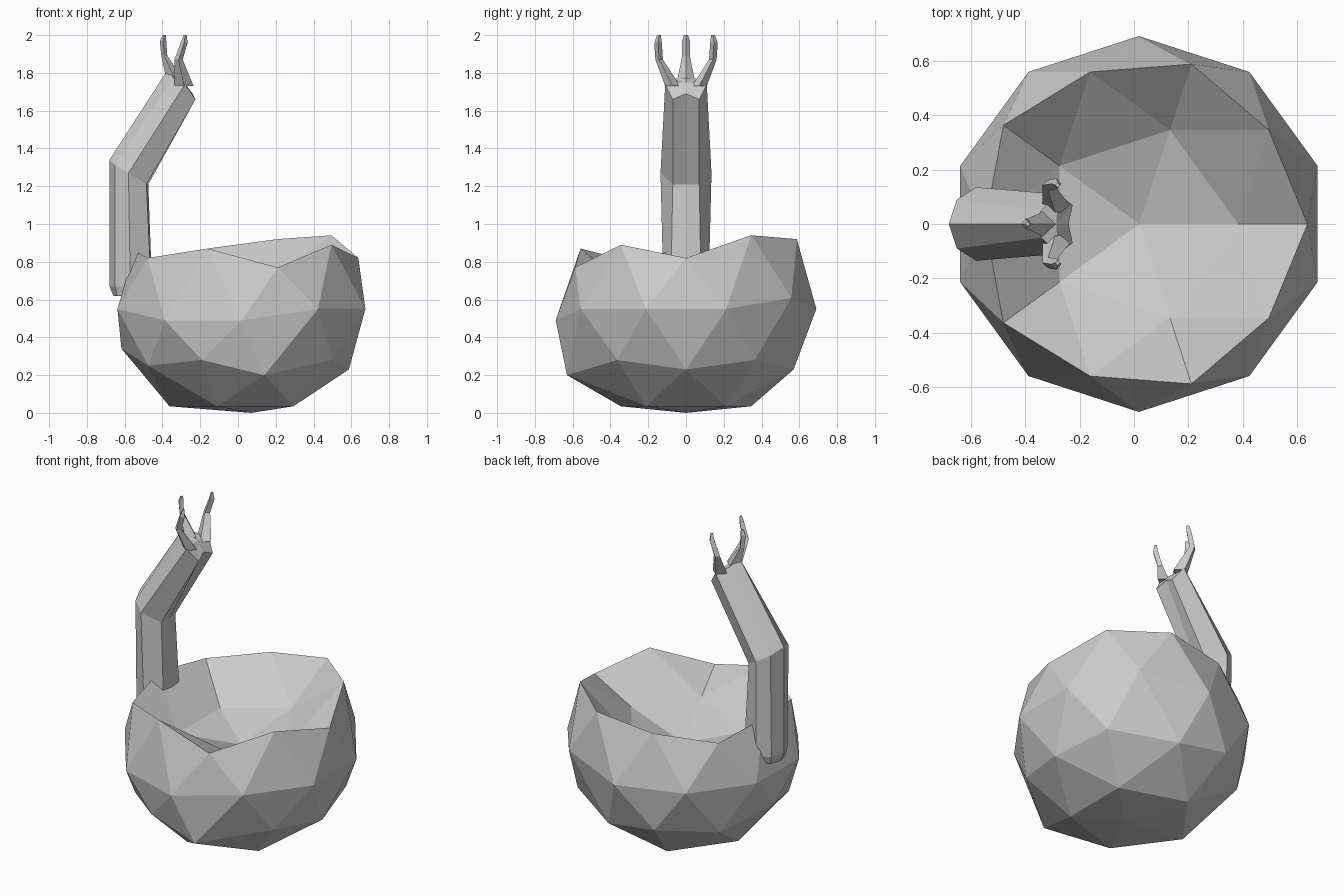
import bpy, bmesh, math
from mathutils import Vector

if "Cube" in bpy.data.objects:
    bpy.data.objects.remove(bpy.data.objects["Cube"])

grey = bpy.data.materials.new("stone_grey")
grey.diffuse_color = (0.6, 0.6, 0.6, 1)
grey.use_nodes = True
grey.node_tree.nodes["Principled BSDF"].inputs["Base Color"].default_value = grey.diffuse_color


def finish(bm, name):
    bmesh.ops.recalc_face_normals(bm, faces=bm.faces[:])
    me = bpy.data.meshes.new(name)
    bm.to_mesh(me)
    bm.free()
    me.materials.append(grey)
    ob = bpy.data.objects.new(name, me)
    bpy.context.collection.objects.link(ob)
    return ob


def loft(name, sections, cap=None):
    """Skin equal-length rings of points; the top closes on an optional centre point."""
    bm = bmesh.new()
    rings = [[bm.verts.new(p) for p in s] for s in sections]
    n = len(rings[0])
    for a, b in zip(rings, rings[1:]):
        for i in range(n):
            j = (i + 1) % n
            bm.faces.new((a[i], a[j], b[j], b[i]))
    bm.faces.new(rings[0][::-1])
    if cap:
        c = bm.verts.new(cap)
        for i in range(n):
            bm.faces.new((rings[-1][i], rings[-1][(i + 1) % n], c))
    else:
        bm.faces.new(rings[-1])
    return finish(bm, name)


# Bowl: faceted ball with its crown pushed inward and an uneven rim
R = 0.69
RIM = [.82, .89, .77, .87, .82, .86, .82, .87, .92, .94]      # every 36 deg, clockwise
BELLY = [.55, .55, .49, .49, .55, .55, .55, .55, .61, .55]    # every 36 deg from -18
LOWER = [.23, .28, .20, .28, .25, .34, .25, .28, .23, .28]
bm = bmesh.new()
bmesh.ops.create_icosphere(bm, subdivisions=2, radius=1)
for v in bm.verts:
    x, y, h = v.co
    turn = -math.degrees(math.atan2(y, x)) % 360
    k = round(turn / 36) % 10
    px, py = x * R, y * R
    if h > 0.95:                       # bottom of the hollow
        px, pz = 0.02, 0.55
    elif h > 0.7:                      # hollow wall
        px, pz = px + 0.02, 0.62 if x < -0.2 else 0.68
    elif h > 0.3:                      # rim
        pz = RIM[k]
        px += 0.02 if x > -0.8 else 0.04
    elif h > -0.3:                     # belly
        pz = BELLY[round((turn - 18) / 36) % 10]
        px += 0.018
    elif h > -0.7:                     # lower ring
        pz = LOWER[k]
        if k in (2, 8):
            px, py = 0.14, math.copysign(0.63 if k == 2 else 0.57, y)
    elif h > -0.95:                    # base ring
        pz = 0.035
    else:
        px, pz = 0.07, 0.0
    v.co = (px, py, pz)
finish(bm, "bowl")


# Arm: eight-sided tube, bent once, ridged towards the prongs
def section(back, back_diag, side, front_diag, front):
    half = [back_diag, side, front_diag]
    ring = [(back[0], 0, back[1])] + list(half) + [(front[0], 0, front[1])]
    return ring + [(x, -y, z) for x, y, z in reversed(half)]


arm = [
    section((-.66, .62), (-.64, .07, .62), (-.57, .10, .62), (-.48, .07, .62), (-.47, .62)),
    section((-.68, .67), (-.65, .08, .67), (-.57, .12, .67), (-.46, .08, .67), (-.455, .67)),
    section((-.68, 1.34), (-.65, .09, 1.31), (-.58, .135, 1.27), (-.485, .07, 1.21), (-.475, 1.21)),
    section((-.37, 1.82), (-.34, .05, 1.77), (-.28, .11, 1.74), (-.225, .07, 1.66), (-.24, 1.69)),
]
loft("arm", arm, cap=(-.285, 0, 1.75))


# Prongs: tapered four-sided fingers
def prong(name, stations):
    loft(name, [[(x + dx, y, z), (x, y + dy, z), (x - dx, y, z), (x, y - dy, z)]
                for x, y, z, dx, dy in stations])


for side, label in ((-1, "front"), (1, "rear")):
    prong(label + "_prong", [(-.285, side * .07, 1.73, .05, .04),
                             (-.315, side * .142, 1.87, .022, .02),
                             (-.285, side * .148, 1.96, .018, .02),
                             (-.28, side * .143, 2.0, .008, .01)])
prong("outer_prong", [(-.335, 0, 1.77, .045, .045), (-.39, 0, 1.89, .016, .02),
                      (-.397, 0, 1.97, .017, .02), (-.39, 0, 2.0, .009, .01)])
